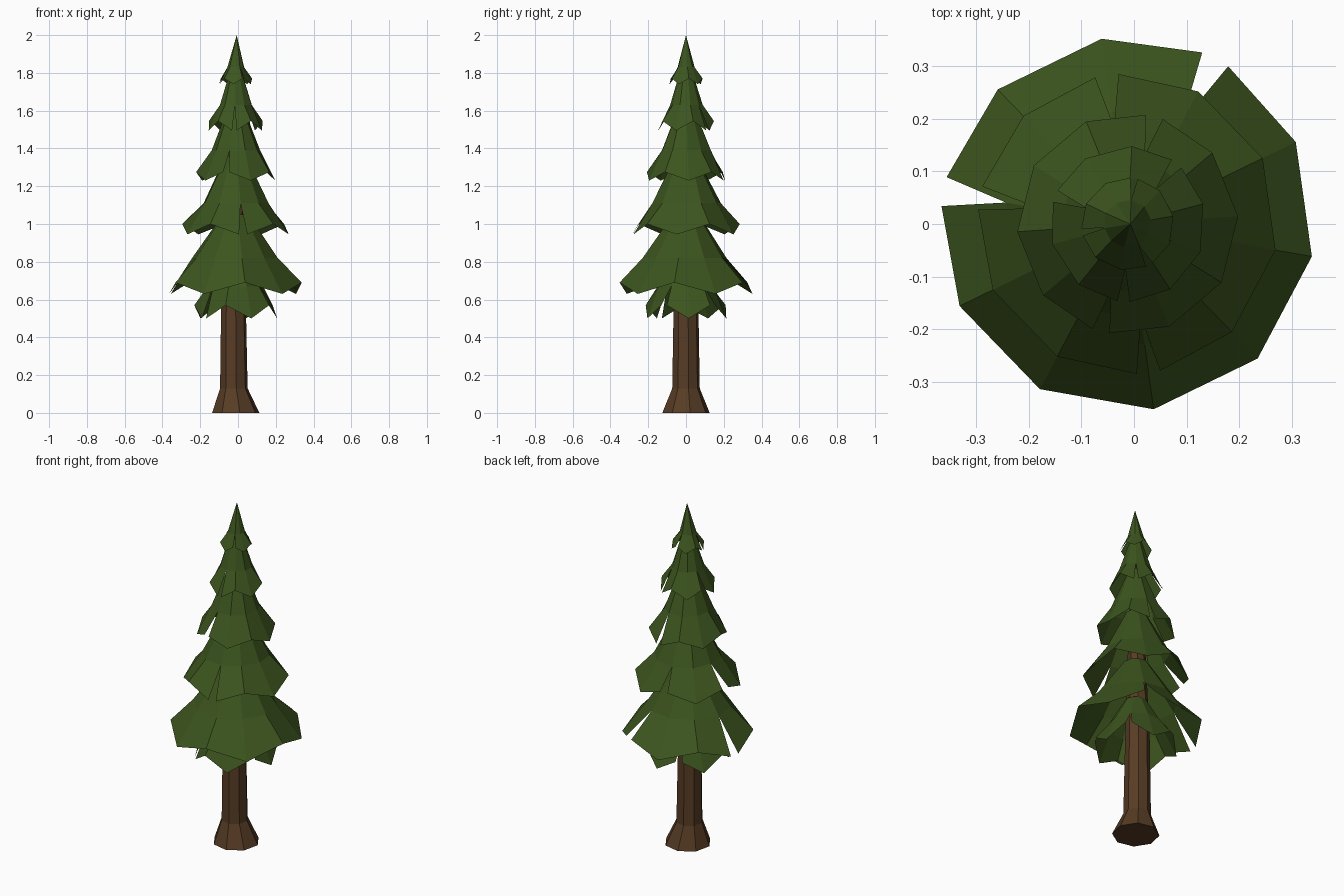
import bpy, bmesh, math, random

if "Cube" in bpy.data.objects:
    bpy.data.objects.remove(bpy.data.objects["Cube"])

random.seed(4)
CX, SIDES = -0.012, 10


def material(name, color):
    m = bpy.data.materials.new(name)
    m.diffuse_color = color
    m.use_nodes = True
    m.node_tree.nodes["Principled BSDF"].inputs["Base Color"].default_value = m.diffuse_color
    return m


BARK = material("bark", (0.095, 0.045, 0.018, 1))
NEEDLES = material("needles", (0.045, 0.09, 0.013, 1))


def finish(bm, name, mat):
    me = bpy.data.meshes.new(name)
    bm.to_mesh(me)
    bm.free()
    me.materials.append(mat)
    bpy.context.collection.objects.link(bpy.data.objects.new(name, me))


def polar(bm, r, deg, z, cx=CX, cy=0.0):
    a = math.radians(deg)
    return bm.verts.new((cx + r * math.cos(a), cy + r * math.sin(a), z))


# Trunk: eight-sided, flared foot, tapering up inside the foliage
def trunk():
    bm = bmesh.new()
    rings = []
    for x, r, z in [(-0.012, 0.127, 0), (-0.022, 0.074, 0.13),
                    (-0.024, 0.066, 0.6), (-0.018, 0.045, 1.2), (-0.01, 0.018, 1.8)]:
        rings.append([polar(bm, r, 10 + 45 * i, z, x) for i in range(8)])
    for a, b in zip(rings, rings[1:]):
        for i in range(8):
            j = (i + 1) % 8
            bm.faces.new((a[i], a[j], b[j], b[i]))
    bm.faces.new(rings[0][::-1])
    bm.faces.new(rings[-1])
    finish(bm, "trunk", BARK)


# Branch tier: open skirt with zigzag rim; rim is slit at the listed corners
def tier(name, phase, neck, mid, rim_r, z_even, z_odd, splits, tip=False):
    bm = bmesh.new()
    ang = [phase + 36 * k for k in range(SIDES)]
    mids = [polar(bm, mid[0] * random.uniform(0.95, 1.05), a, mid[1]) for a in ang]
    if tip:
        apex = bm.verts.new((CX + 0.005, 0, neck[1]))
        tops = [apex] * SIDES
    else:
        tops = [polar(bm, neck[0], a, neck[1]) for a in ang]
    left, right = [], []
    for k, a in enumerate(ang):
        z = z_odd if k % 2 else z_even
        if k in splits:
            left.append(polar(bm, rim_r, a - 4.5, z))
            right.append(polar(bm, rim_r, a + 4.5, z))
        else:
            v = polar(bm, rim_r, a, z)
            left.append(v)
            right.append(v)
    for k in range(SIDES):
        j = (k + 1) % SIDES
        if tip:
            bm.faces.new((mids[k], mids[j], apex))
        else:
            bm.faces.new((mids[k], mids[j], tops[j], tops[k]))
        bm.faces.new((right[k], left[j], mids[j], mids[k]))
    finish(bm, name, NEEDLES)


trunk()
tier("branches_lowest", 4, (0.06, 0.82), (0.15, 0.67), 0.22, 0.50, 0.57, (1, 3, 6, 9))
tier("branches_low", -10, (0.07, 1.05), (0.225, 0.82), 0.355, 0.69, 0.63, (2, 5))
tier("branches_lower_middle", -10, (0.055, 1.36), (0.18, 1.11), 0.285, 0.945, 1.00, (3, 5, 8))
tier("branches_upper_middle", 4, (0.04, 1.62), (0.13, 1.39), 0.21, 1.23, 1.275, (2, 7))
tier("branches_high", 15, (0.025, 1.83), (0.088, 1.63), 0.148, 1.545, 1.495, (1, 4, 7))
tier("branches_top", 10, (0, 2.0), (0.046, 1.83), 0.088, 1.77, 1.74, (2, 5, 8), tip=True)
